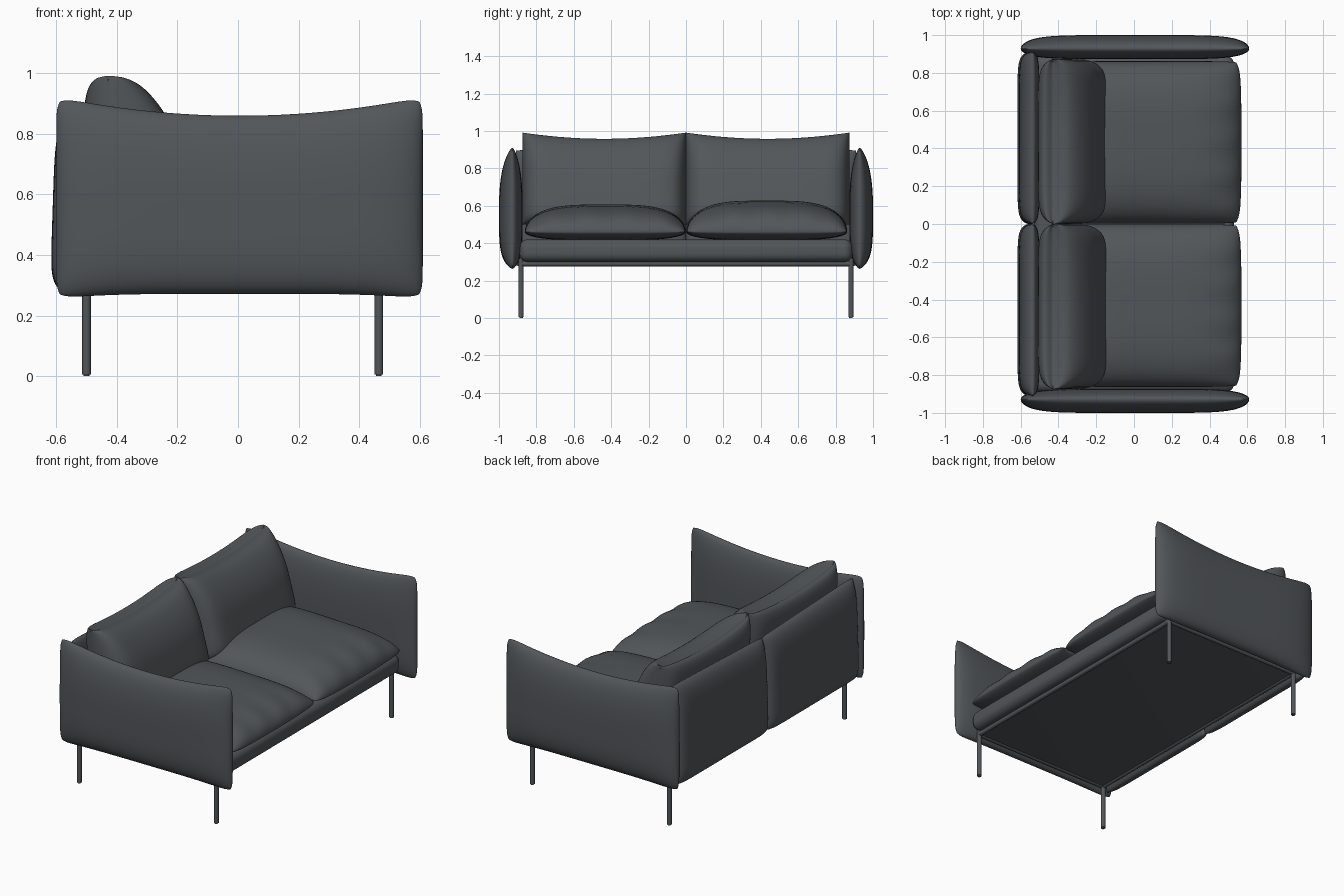
import bpy, bmesh, math
from mathutils import Vector

cube = bpy.data.objects.get("Cube")
if cube:
    bpy.data.objects.remove(cube, do_unlink=True)

fabric = bpy.data.materials.new("charcoal_grey")
fabric.use_nodes = True
GREY = (0.085, 0.094, 0.101, 1)
fabric.diffuse_color = GREY
fabric.node_tree.nodes["Principled BSDF"].inputs["Base Color"].default_value = GREY


def finish(name, bm, angle):
    """Turn a bmesh into a smooth shaded object."""
    bmesh.ops.recalc_face_normals(bm, faces=bm.faces)
    mesh = bpy.data.meshes.new(name)
    bm.to_mesh(mesh)
    bm.free()
    mesh.materials.append(fabric)
    obj = bpy.data.objects.new(name, mesh)
    bpy.context.collection.objects.link(obj)
    bpy.ops.object.select_all(action='DESELECT')
    obj.select_set(True)
    bpy.context.view_layer.objects.active = obj
    bpy.ops.object.shade_smooth_by_angle(angle=math.radians(angle))
    return obj


def pillow(name, place, pu, pv, n=40):
    """Two domed sheets joined at a seam; place(u, v, h) gives the position."""
    bm = bmesh.new()
    steps = [math.sin((i / n - 0.5) * math.pi) for i in range(n + 1)]
    for side in (1, -1):
        rows = []
        for u in steps:
            row = []
            for v in steps:
                power = pv[0] if v < 0 else pv[1]
                w = max(0, (1 - abs(u) ** pu) * (1 - abs(v) ** power)) ** 0.5
                row.append(bm.verts.new(place(u, v, side * w)))
            rows.append(row)
        for a, b in zip(rows, rows[1:]):
            for j in range(n):
                bm.faces.new((a[j], b[j], b[j + 1], a[j + 1]))
    bmesh.ops.remove_doubles(bm, verts=bm.verts, dist=0.0001)
    return finish(name, bm, 75)


def rod(name, start, end, radius):
    """Round bar with softened ends."""
    start, end = Vector(start), Vector(end)
    axis = end - start
    bm = bmesh.new()
    bmesh.ops.create_cone(bm, cap_ends=True, segments=16, radius1=radius,
                          radius2=radius, depth=axis.length)
    rims = [e for e in bm.edges if abs(e.verts[0].co.z - e.verts[1].co.z) < 0.001]
    bmesh.ops.bevel(bm, geom=rims, offset=radius * 0.35, segments=2, affect='EDGES')
    turn = axis.to_track_quat('Z', 'Y').to_matrix()
    bmesh.ops.rotate(bm, verts=bm.verts, matrix=turn, cent=(0, 0, 0))
    bmesh.ops.translate(bm, verts=bm.verts, vec=(start + end) / 2)
    return finish(name, bm, 40)


def block(name, low, high, radius):
    """Rounded box between two corners."""
    low, high = Vector(low), Vector(high)
    bm = bmesh.new()
    bmesh.ops.create_cube(bm, size=1)
    bmesh.ops.scale(bm, verts=bm.verts, vec=high - low)
    bmesh.ops.translate(bm, verts=bm.verts, vec=(low + high) / 2)
    bmesh.ops.bevel(bm, geom=bm.edges[:], offset=radius, segments=6,
                    profile=0.5, affect='EDGES')
    return finish(name, bm, 40)


for s, label in ((1, "rear"), (-1, "near")):

    # Padded arm: lens section, sagging top edge
    def arm(u, v, h):
        top, bottom = 0.86 + 0.06 * u * u, 0.272 - 0.015 * u ** 4
        z = (top + bottom) / 2 + (top - bottom) / 2 * v * (1 - 0.04 * abs(u) ** 24)
        x = 0.005 + 0.605 * u * (1 - 0.02 * abs(v) ** 16)
        return x, s * (0.928 + h * (0.072 if h > 0 else 0.055)), z
    pillow(label + "_arm", arm, 6, (4, 2.6))

    # Padded back panel
    def panel(u, v, h):
        top = 0.865 + 0.035 * (0.5 + 0.5 * u)
        z = (top + 0.275) / 2 + (top - 0.275) / 2 * v * (1 - 0.02 * abs(u) ** 20)
        x = -0.545 + 0.01 * v - h * (0.066 if h > 0 else 0.04)
        return x, s * (0.455 + 0.455 * u), z
    pillow(label + "_back_panel", panel, 12, (8, 4))

    # Seat cushion: thin front lip, high crown, soft creases at the front
    def seat(u, v, h):
        crown = (0.152 + 0.01 * s) * (1 - 0.12 * u)
        crease = 0.012 * math.sin(14 * v + s) * max(0, u) ** 4
        z = 0.46 + h * (crown + crease if h > 0 else 0.045)
        x = 0.11 + 0.46 * u * (1 - 0.02 * v * v) - 0.02 * abs(v) ** 12 * max(0, u)
        return x, s * (0.432 + 0.43 * v * (1 - 0.015 * abs(u) ** 8)), z
    pillow(label + "_seat_cushion", seat, 4, (3.5, 3.5))

    # Leaning back cushion with a grooved, sagging top
    def backrest(u, v, h):
        up = max(0, v)
        groove = 0.05 * up ** 8 * (1 - (1 - abs(v)) ** 0.5) ** 2
        sag = 0.035 * (1 - u * u) * up
        z = 0.75 + (0.275 if v > 0 else 0.25) * v - groove - sag
        x = -0.36 - 0.07 * v + h * (0.17 if h > 0 else 0.13)
        half = 0.437 - 0.006 * up * (1 - u * u)
        return x, s * (0.437 + half * u), z
    pillow(label + "_back_cushion", backrest, 10, (8, 2))

    # Frame bars and legs
    y = s * 0.882
    rod(label + "_side_rail", (-0.5, y, 0.29), (0.465, y, 0.29), 0.014)
    for x, end in ((-0.5, "back"), (0.465, "front")):
        rod(label + "_" + end + "_leg", (x, y, 0), (x, y, 0.32), 0.0145)

for x, end in ((-0.5, "back"), (0.465, "front")):
    rod(end + "_rail", (x, -0.882, 0.29), (x, 0.882, 0.29), 0.014)

# Upholstered base and its underside panel
block("seat_base", (-0.53, -0.89, 0.3), (0.53, 0.89, 0.42), 0.045)
block("underside_panel", (-0.51, -0.885, 0.284), (0.475, 0.885, 0.31), 0.005)
